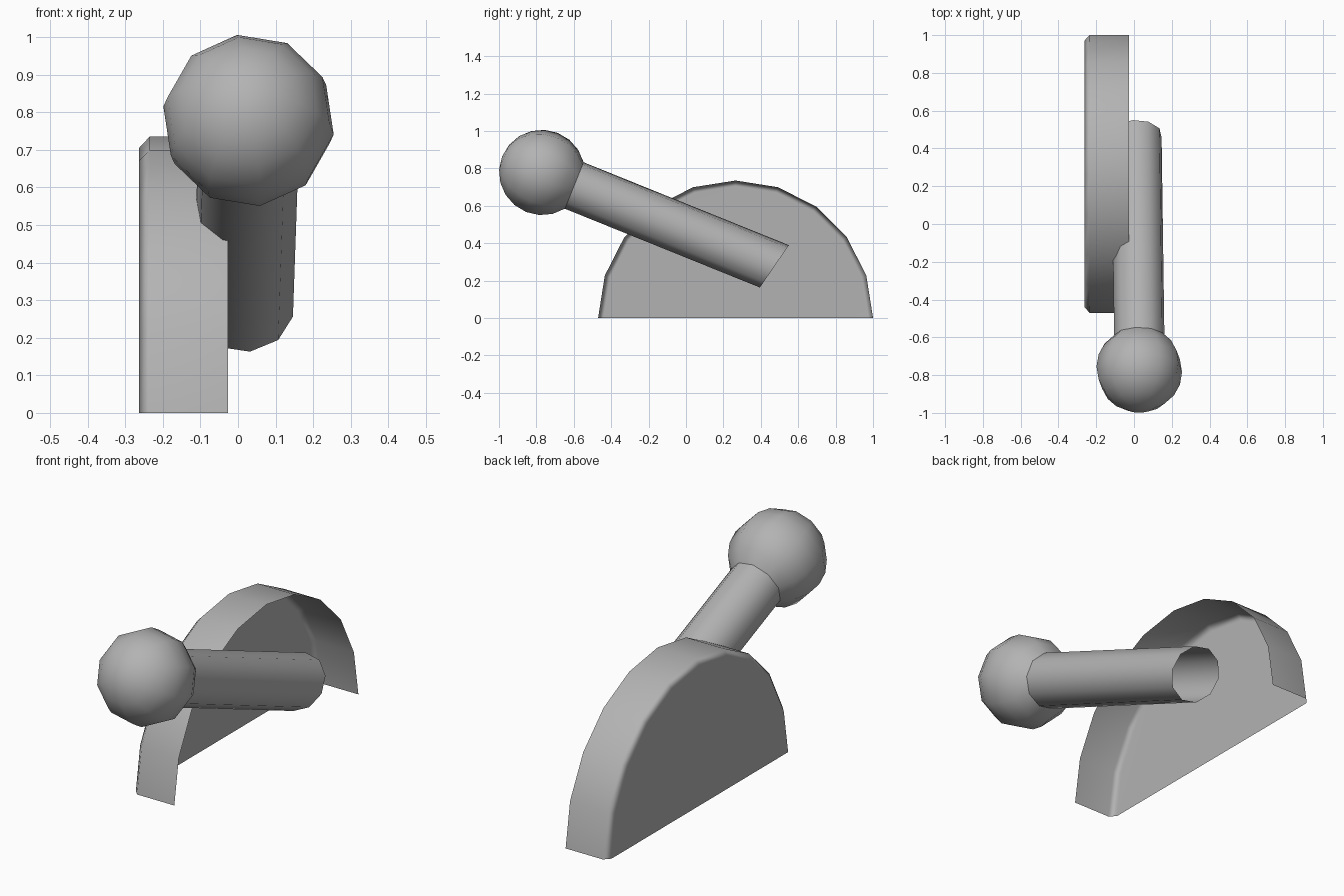
import bpy, bmesh, math
from mathutils import Matrix, Vector

cube = bpy.data.objects.get("Cube")
if cube:
    bpy.data.objects.remove(cube, do_unlink=True)

grey = bpy.data.materials.new("plain_grey")
grey.use_nodes = True
grey.diffuse_color = (0.45, 0.45, 0.45, 1)
grey.node_tree.nodes["Principled BSDF"].inputs["Base Color"].default_value = grey.diffuse_color


def finish(bm, name, smooth_angle):
    mesh = bpy.data.meshes.new(name)
    bm.to_mesh(mesh)
    bm.free()
    mesh.materials.append(grey)
    obj = bpy.data.objects.new(name, mesh)
    bpy.context.collection.objects.link(obj)
    bpy.ops.object.select_all(action="DESELECT")
    obj.select_set(True)
    bpy.context.view_layer.objects.active = obj
    bpy.ops.object.shade_smooth_by_angle(angle=math.radians(smooth_angle))
    return obj


# Half-round housing: open towards +x and below, bevelled outer cap
SEGMENTS, CENTRE_Y = 10, 0.265
bm = bmesh.new()
arcs = []
for x, radius in ((-0.027, 0.735), (-0.235, 0.735), (-0.263, 0.705)):
    arc = []
    for i in range(SEGMENTS + 1):
        a = math.pi * i / SEGMENTS
        arc.append(bm.verts.new((x, CENTRE_Y + radius * math.cos(a), radius * math.sin(a))))
    arcs.append(arc)
for near, far in zip(arcs, arcs[1:]):
    for i in range(SEGMENTS):
        bm.faces.new((near[i], near[i + 1], far[i + 1], far[i]))
bm.faces.new(arcs[-1])
bm.normal_update()
cap = max(bm.faces, key=lambda f: f.calc_area())
if cap.normal.x > 0:
    cap.normal_flip()
bmesh.ops.recalc_face_normals(bm, faces=bm.faces)
if cap.normal.x > 0:
    bmesh.ops.reverse_faces(bm, faces=bm.faces)
housing = finish(bm, "half_round_housing", 50)
weighted = housing.modifiers.new("even_shading", "WEIGHTED_NORMAL")
weighted.keep_sharp = True

# Ball knob with its lower cap opened and drawn out into a hollow lever
RADIUS, TILT = 0.23, math.radians(22)
bm = bmesh.new()
bmesh.ops.create_uvsphere(bm, u_segments=10, v_segments=10, radius=RADIUS,
                          matrix=Matrix.Rotation(math.radians(8), 4, "Z"))
ring_z = -RADIUS * math.cos(math.radians(36))
opening = [v for v in bm.verts if v.co.z < ring_z - 0.01]
bmesh.ops.delete(bm, geom=opening, context="VERTS")
rim = [e for e in bm.edges if e.is_boundary]
tube = bmesh.ops.extrude_edge_only(bm, edges=rim)["geom"]
for v in tube:
    if isinstance(v, bmesh.types.BMVert):
        v.co.z = -1.34 - 0.22 * v.co.y      # slanted open end
        v.co.x -= 0.015
bmesh.ops.recalc_face_normals(bm, faces=bm.faces)
top = max(bm.faces, key=lambda f: f.calc_center_median().z)
if top.normal.z < 0:
    bmesh.ops.reverse_faces(bm, faces=bm.faces)

# Lay the lever along its slope
x_axis = Vector((1, 0, 0))
y_axis = Vector((0, math.sin(TILT), math.cos(TILT)))
axes = Matrix((x_axis, y_axis, x_axis.cross(y_axis))).transposed().to_4x4()
bmesh.ops.transform(bm, verts=bm.verts, matrix=Matrix.Translation((0.028, -0.77, 0.778)) @ axes)
finish(bm, "ball_lever", 40)
